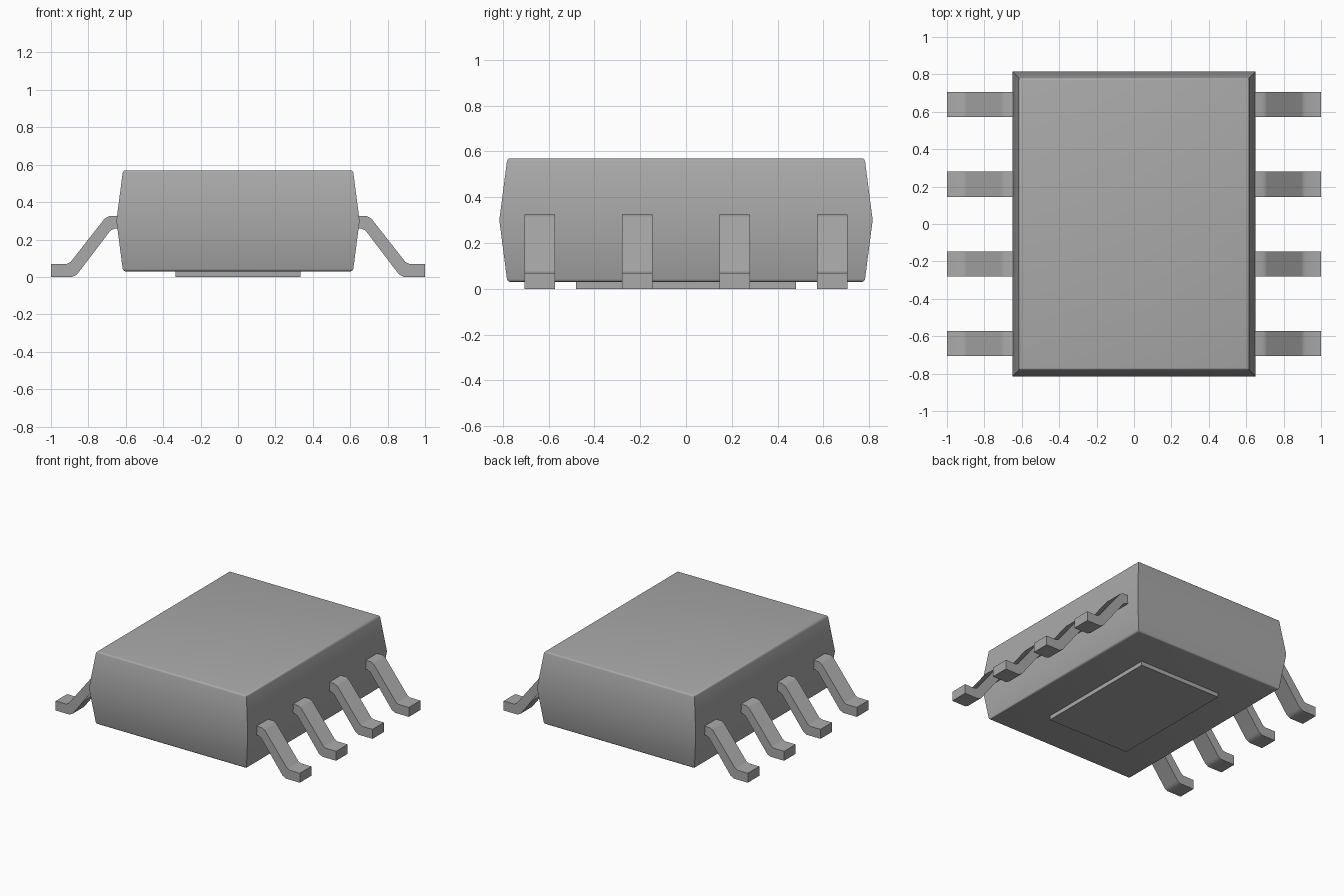
import bpy
import bmesh
import math

cube = bpy.data.objects.get("Cube")
if cube:
    bpy.data.objects.remove(cube, do_unlink=True)

grey = bpy.data.materials.new("plain grey")
grey.use_nodes = True
GREY = (0.4, 0.4, 0.4, 1)
grey.diffuse_color = GREY
grey.node_tree.nodes["Principled BSDF"].inputs["Base Color"].default_value = GREY


def finish(bm, name, angle):
    """Turn a bmesh into a shaded object."""
    bmesh.ops.recalc_face_normals(bm, faces=bm.faces)
    mesh = bpy.data.meshes.new(name)
    bm.to_mesh(mesh)
    bm.free()
    mesh.materials.append(grey)
    obj = bpy.data.objects.new(name, mesh)
    bpy.context.collection.objects.link(obj)
    bpy.ops.object.select_all(action='DESELECT')
    obj.select_set(True)
    bpy.context.view_layer.objects.active = obj
    bpy.ops.object.shade_smooth_by_angle(angle=math.radians(angle))
    return obj


def loft(rings):
    """Closed skin through rings of equal point count."""
    bm = bmesh.new()
    loops = [[bm.verts.new(p) for p in ring] for ring in rings]
    n = len(loops[0])
    for a, b in zip(loops, loops[1:]):
        for i in range(n):
            j = (i + 1) % n
            bm.faces.new((a[i], a[j], b[j], b[i]))
    bm.faces.new(loops[0][::-1])
    bm.faces.new(loops[-1])
    return bm


def rectangle(hx, hy, z):
    return [(-hx, -hy, z), (hx, -hy, z), (hx, hy, z), (-hx, hy, z)]


# Moulded body: widest at mid height, top and bottom rims softly rounded
levels = [(0.03, 0.615, 0.78), (0.3, 0.65, 0.815), (0.57, 0.615, 0.78)]
bm = loft([rectangle(hx, hy, z) for z, hx, hy in levels])
rims = [e for e in bm.edges
        if all(abs(v.co.z - 0.3) > 0.1 for v in e.verts)]
bmesh.ops.bevel(bm, geom=rims, offset=0.013, segments=3, profile=0.5,
                affect='EDGES')
finish(bm, "body", 40)

# Thermal pad under the body
finish(loft([rectangle(0.335, 0.48, 0), rectangle(0.335, 0.48, 0.04)]),
       "bottom_pad", 30)

# Gull-wing leads: bent strip profile extruded across its width
PROFILE = [(0.6, 0.325), (0.688, 0.325), (0.713, 0.312), (0.895, 0.08),
           (0.915, 0.07), (1, 0.07), (1, 0), (0.887, 0), (0.86, 0.014),
           (0.682, 0.248), (0.655, 0.26), (0.6, 0.26)]
HALF_WIDTH = 0.067
for side, side_name in ((1, "left"), (-1, "right")):
    for k in range(4):
        y = -0.638 + k * 0.4253
        bm = loft([[(side * x, y + w, z) for x, z in PROFILE]
                   for w in (-HALF_WIDTH, HALF_WIDTH)])
        finish(bm, f"{side_name}_lead_{k + 1}", 35)
